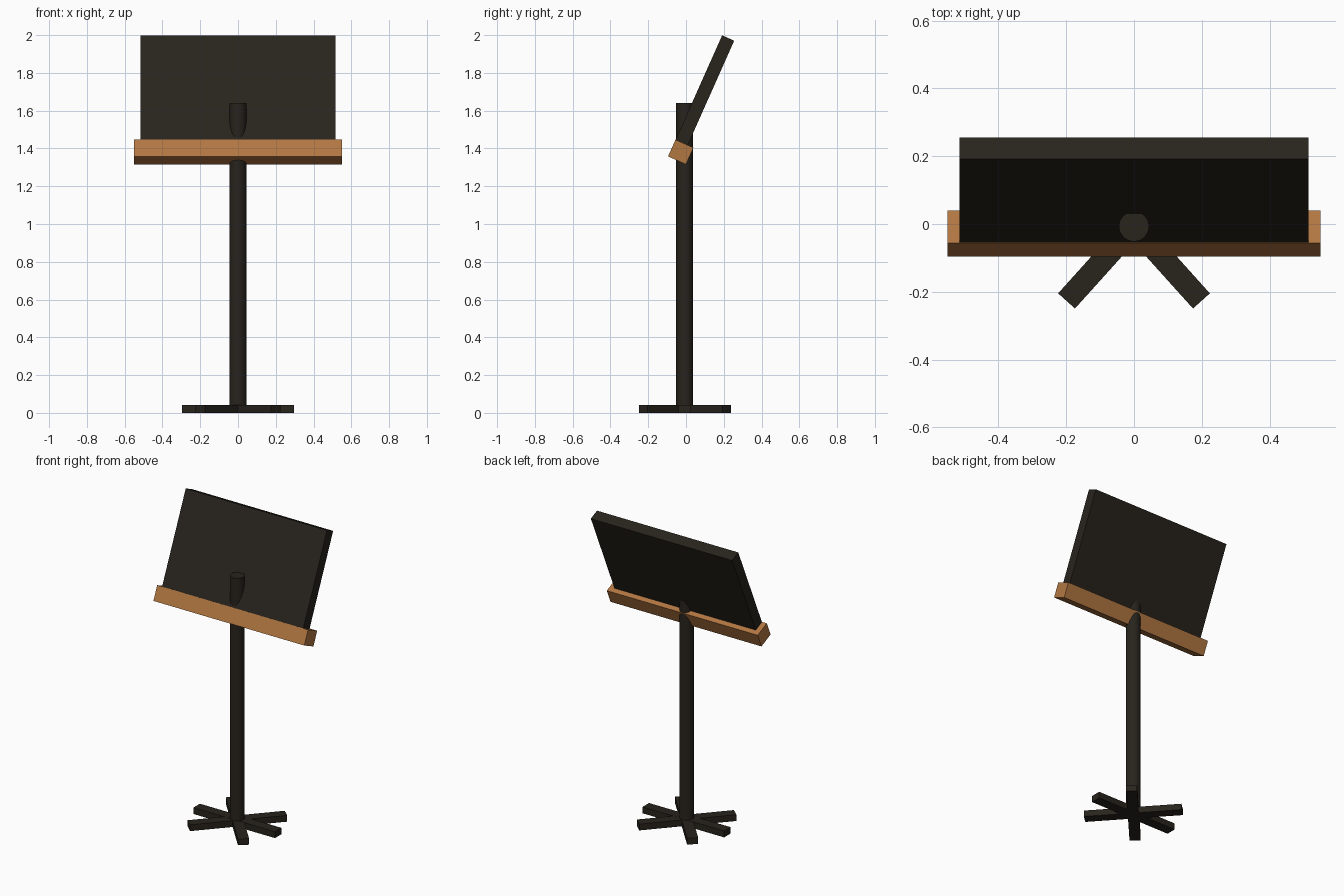
import bpy
from math import radians, sin, cos

if "Cube" in bpy.data.objects:
    bpy.data.objects.remove(bpy.data.objects["Cube"])

TILT = radians(24)          # backward lean of the desk and ledge


def material(name, rgb):
    m = bpy.data.materials.new(name)
    m.diffuse_color = (*rgb, 1)
    m.use_nodes = True
    m.node_tree.nodes["Principled BSDF"].inputs["Base Color"].default_value = m.diffuse_color
    return m


black = material("black_metal", (0.021, 0.017, 0.012))
wood = material("wood", (0.45, 0.185, 0.055))


def box(name, size, loc, rot, mat):
    bpy.ops.mesh.primitive_cube_add(size=1, location=loc, rotation=rot)
    ob = bpy.context.object
    ob.name = name
    ob.scale = size
    bpy.ops.object.transform_apply(location=False, rotation=False, scale=True)
    ob.data.materials.append(mat)
    return ob


# Base: three flat bars crossing at the pole
for i, angle in enumerate((0, 48, -48)):
    z = 0.021 - 0.0003 * i
    box(f"base_bar_{i + 1}", (0.595, 0.067, 2 * z), (0, -0.006, z),
        (0, 0, radians(angle)), black)

# Pole, running up through the ledge and the desk
bpy.ops.mesh.primitive_cylinder_add(vertices=16, radius=0.045, depth=1.635,
                                    location=(0, -0.007, 0.8225))
pole = bpy.context.object
pole.name = "pole"
pole.data.materials.append(black)
bpy.ops.object.shade_smooth_by_angle()

# Tilted wooden ledge
ledge_depth, ledge_height = 0.104, 0.097
cy, cz = -0.028, 1.381
box("ledge", (1.10, ledge_depth, ledge_height), (0, cy, cz), (-TILT, 0, 0), wood)

# Tilted desk panel, standing on the ledge flush with its front edge
length, thick = 0.605, 0.07
up = ledge_height / 2 + length / 2
back = (thick - ledge_depth) / 2 + 0.001
box("desk_panel", (1.03, thick, length),
    (0, cy + up * sin(TILT) + back * cos(TILT),
     cz + up * cos(TILT) - back * sin(TILT)), (-TILT, 0, 0), black)
